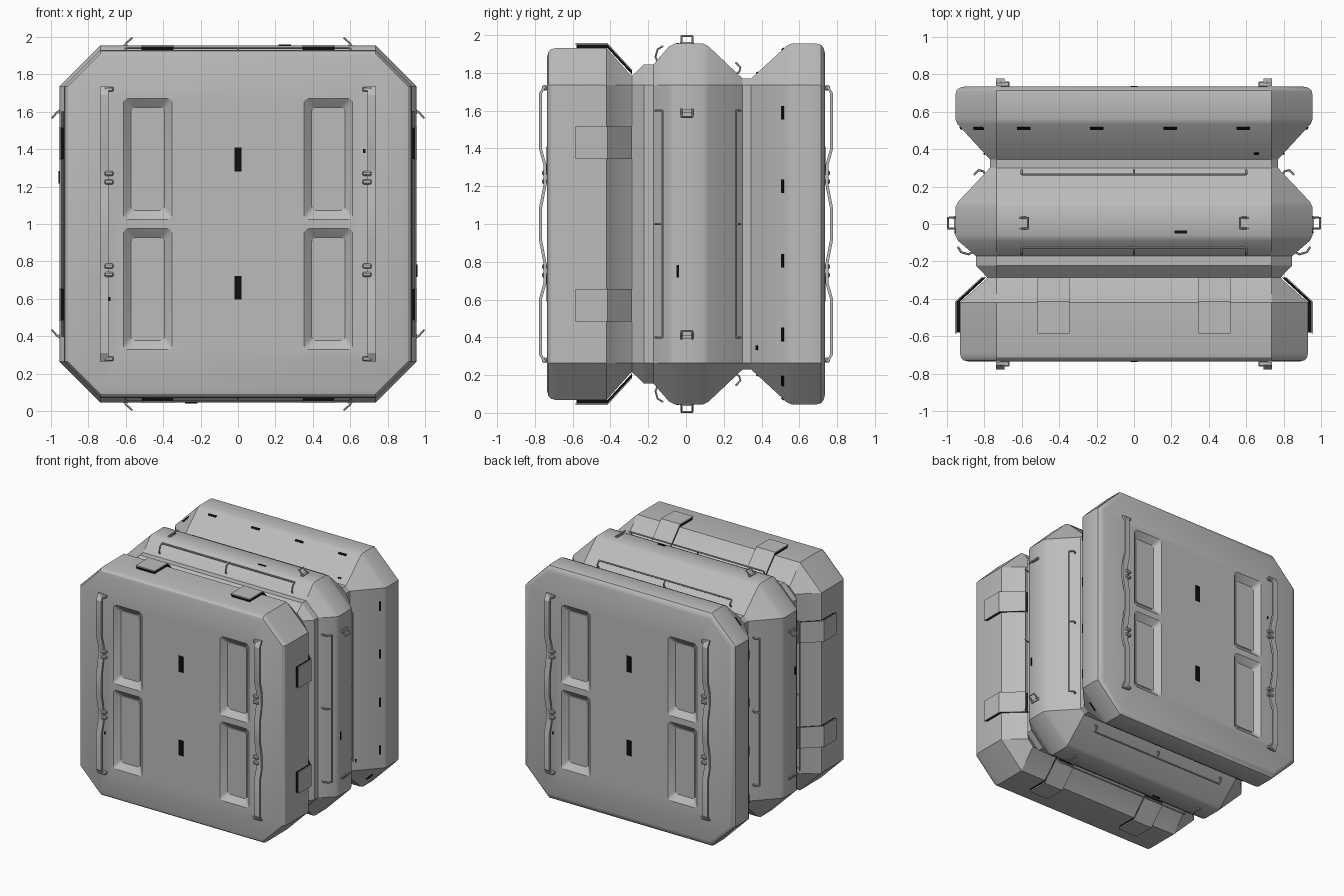
import bpy, bmesh, math
from mathutils import Matrix, Vector

cube = bpy.data.objects.get("Cube")
if cube:
    bpy.data.objects.remove(cube, do_unlink=True)


def material(name, value):
    m = bpy.data.materials.new(name)
    m.use_nodes = True
    colour = (value, value, value, 1)
    m.diffuse_color = colour
    m.node_tree.nodes["Principled BSDF"].inputs["Base Color"].default_value = colour
    return m


GREY = material("hull grey", 0.5)
BLACK = material("marker black", 0.004)
CENTRE = Matrix.Translation((0, 0, 1))
SIDES = [Matrix.Rotation(math.radians(a), 4, 'Y') for a in (0, 90, 180, 270)]
CHAMFERS = [Matrix.Rotation(math.radians(a), 4, 'Y') for a in (-45, 135)]
ENDS = [Matrix.Rotation(math.radians(a), 4, 'Z') for a in (0, 180)]
CORNER = 0.735   # where the octagon corners begin
FACE = -0.735    # front face plane


def smooth(obj):
    bpy.ops.object.select_all(action='DESELECT')
    obj.select_set(True)
    bpy.context.view_layer.objects.active = obj
    bpy.ops.object.shade_smooth_by_angle(angle=math.radians(28))


def finish(bm, name, mat, copies=(Matrix(),)):
    """Repeat the built shape at each placement and make one object of it."""
    base = bm.verts[:] + bm.edges[:] + bm.faces[:]
    for m in copies[1:]:
        new = bmesh.ops.duplicate(bm, geom=base)["geom"]
        bmesh.ops.transform(bm, matrix=m, verts=[g for g in new if isinstance(g, bmesh.types.BMVert)])
    bmesh.ops.transform(bm, matrix=copies[0], verts=[v for v in base if isinstance(v, bmesh.types.BMVert)])
    bmesh.ops.transform(bm, matrix=CENTRE, verts=bm.verts)
    bmesh.ops.recalc_face_normals(bm, faces=bm.faces)
    mesh = bpy.data.meshes.new(name)
    bm.to_mesh(mesh)
    bm.free()
    obj = bpy.data.objects.new(name, mesh)
    bpy.context.collection.objects.link(obj)
    mesh.materials.append(mat)
    smooth(obj)
    return obj


def loft(bm, rings):
    """Skin closed rings of points and cap both ends."""
    loops = [[bm.verts.new(p) for p in ring] for ring in rings]
    n = len(loops[0])
    for a, b in zip(loops, loops[1:]):
        for i in range(n):
            bm.faces.new((a[i], a[(i + 1) % n], b[(i + 1) % n], b[i]))
    bm.faces.new(loops[0][::-1])
    bm.faces.new(loops[-1])


def prism(bm, outline, x0, x1):
    loft(bm, [[(x, y, z) for y, z in outline] for x in (x0, x1)])


def ribbon(path, dy, dz):
    return path + [(y + dy, z + dz) for y, z in reversed(path)]


def box(bm, x, y, z, sx, sy, sz):
    m = Matrix.Translation((x, y, z)) @ Matrix.Diagonal((sx, sy, sz, 1))
    bmesh.ops.create_cube(bm, size=1, matrix=m)


def rounded(x, y, z, w, h, r):
    """Rounded rectangle facing the front."""
    pts = []
    for k, (sx, sz) in enumerate(((1, 1), (-1, 1), (-1, -1), (1, -1))):
        for s in range(4):
            a = math.radians(90 * k + 30 * s)
            pts.append((x + sx * (w / 2 - r) + r * math.cos(a), y,
                        z + sz * (h / 2 - r) + r * math.sin(a)))
    return pts


def tubes(name, paths, radius, copies):
    curve = bpy.data.curves.new(name, 'CURVE')
    curve.dimensions = '3D'
    curve.bevel_depth = radius
    curve.bevel_resolution = 1
    curve.use_fill_caps = True
    for m in copies:
        for path in paths:
            s = curve.splines.new('POLY')
            s.points.add(len(path) - 1)
            for p, co in zip(s.points, path):
                p.co = (*(CENTRE @ m @ Vector(co)), 1)
    curve.materials.append(GREY)
    obj = bpy.data.objects.new(name, curve)
    bpy.context.collection.objects.link(obj)
    bpy.ops.object.select_all(action='DESELECT')
    obj.select_set(True)
    bpy.context.view_layer.objects.active = obj
    bpy.ops.object.convert(target='MESH')
    smooth(bpy.context.object)


# Hull: octagonal rings along the depth, with two waists
PROFILE = [(FACE, .885), (-.729, .91), (-.715, .925), (-.69, .931), (-.42, .931),
           (-.295, .79), (-.285, .785), (-.222, .845), (-.172, .845), (-.09, .94),
           (-.06, .955), (.09, .955), (.12, .94), (.3, .77), (.345, .77), (.535, .945),
           (.56, .955), (.69, .955), (.715, .949), (.729, .93), (-FACE, .905)]


def octagon(y, r):
    c = CORNER
    return [(x, y, z) for x, z in ((r, -c), (r, c), (c, r), (-c, r),
                                   (-r, c), (-r, -c), (-c, -r), (c, -r))]


bm = bmesh.new()
loft(bm, [octagon(y, r) for y, r in PROFILE])
hull = finish(bm, "hull", GREY)

# Sloped recesses cut in both end faces
PANELS = [(sx * .483, sz * .348) for sx in (1, -1) for sz in (1, -1)]
DEPTH = .04
bm = bmesh.new()
for x, z in PANELS:
    loft(bm, [rounded(x, FACE - .01, z, .28, .67, .025),
              rounded(x, FACE + DEPTH, z, .18, .55, .025)])
cutter = finish(bm, "recess_cutter", GREY, ENDS)
cutter.hide_render = True
cut = hull.modifiers.new("recesses", 'BOOLEAN')
cut.object = cutter
cut.solver = 'EXACT'
bpy.context.view_layer.objects.active = hull
bpy.ops.object.modifier_apply(modifier=cut.name)
bpy.data.objects.remove(cutter, do_unlink=True)
smooth(hull)

# Thin panels on the recess floors
bm = bmesh.new()
for x, z in PANELS:
    loft(bm, [rounded(x, FACE + DEPTH + d, z, .172, .54, .025) for d in (-.005, .005)])
finish(bm, "recess_panels", GREY, ENDS)

# Wavy grab rails and their clamps on both ends
WAVE = [(.735, 0), (.69, .025), (.4, .025), (.31, 0), (.21, 0), (.08, .025)]
path = [(FACE - .003 - d, z) for z, d in WAVE] + [(FACE - .003 - d, -z) for z, d in reversed(WAVE)]
bm = bmesh.new()
for s in (1, -1):
    prism(bm, ribbon(path, -.016, 0), s * .692, s * .738)
finish(bm, "grab_rails", GREY, ENDS)
bm = bmesh.new()
for s in (1, -1):
    for z in (.72, .27, .225, -.225, -.27, -.72):
        box(bm, s * .69, FACE - .012, z, .05, .03, .025)
bmesh.ops.bevel(bm, geom=bm.edges[:], offset=.006, segments=1, affect='EDGES')
finish(bm, "rail_clamps", GREY, ENDS)

# Black markers on both ends
bm = bmesh.new()
for x, z, w, h in ((0, .345, .04, .13), (0, -.34, .04, .125), (.675, .39, .014, .022), (-.688, -.4, .01, .022)):
    box(bm, x, FACE, z, w, .008, h)
finish(bm, "end_markers", BLACK, ENDS)

# Bent latch plates over the front rim, each on a black pad
LATCH = [(-.585, .931), (-.415, .931), (-.285, .79)]
for name, mat, lift, thick, trim in (("latch_pads", BLACK, 0, .019, .004), ("latch_plates", GREY, .019, .007, 0)):
    bm = bmesh.new()
    for x in (-.43, .43):
        line = [(y, z + lift) for y, z in LATCH]
        line[0] = (line[0][0] + trim, line[0][1])
        prism(bm, ribbon(line, 0, thick), x - .086 + trim, x + .086 - trim)
    finish(bm, name, mat, SIDES)

# Black markers on the rear slope and the middle band
SLOPE = .175 / .19


def slope_mark(bm, x, y, w, d, scale=1, offset=0.0):
    line = [(v, scale * (.77 + (v - .345) * SLOPE) + offset) for v in (y - d / 2, y + d / 2)]
    prism(bm, ribbon(line, -.004, .004), x - w / 2, x + w / 2)


bm = bmesh.new()
for x in (-.59, -.2, .195, .585):
    slope_mark(bm, x, .513, .072, .012)
slope_mark(bm, .655, .377, .026, .008)
box(bm, .25, -.043, .955, .066, .014, .008)
finish(bm, "side_markers", BLACK, SIDES)
bm = bmesh.new()
root = math.sqrt(.5)
slope_mark(bm, 0, .513, .072, .012, root, CORNER * root)
finish(bm, "corner_markers", BLACK, CHAMFERS)

# Long hand rails on both slopes of the middle band, with hooked posts
rails = []
for posts in ([(-.15, .86), (-.162, .885), (-.15, .925), (-.125, .94)],
              [(.255, .79), (.282, .805), (.288, .83), (.265, .853)]):
    y, r = posts[-1]
    rails.append([(-.6, y, r), (.6, y, r)])
    rails += [[(x, *p) for p in posts] for x in (-.6, 0, .6)]
tubes("hand_rails", rails, .006, SIDES)

# Flared lifting loops on the crest of the middle band
loops = []
for s in (1, -1):
    legs = [(s * .61, .95), (s * .597, .968), (s * .567, .994)]
    loops.append([(x, -.024, z) for x, z in legs] + [(x, .034, z) for x, z in reversed(legs)])
tubes("lifting_loops", loops, .006, SIDES)
bm = bmesh.new()
for s in (1, -1):
    box(bm, s * .6, .005, .957, .02, .075, .012)
finish(bm, "loop_bases", GREY, SIDES)
